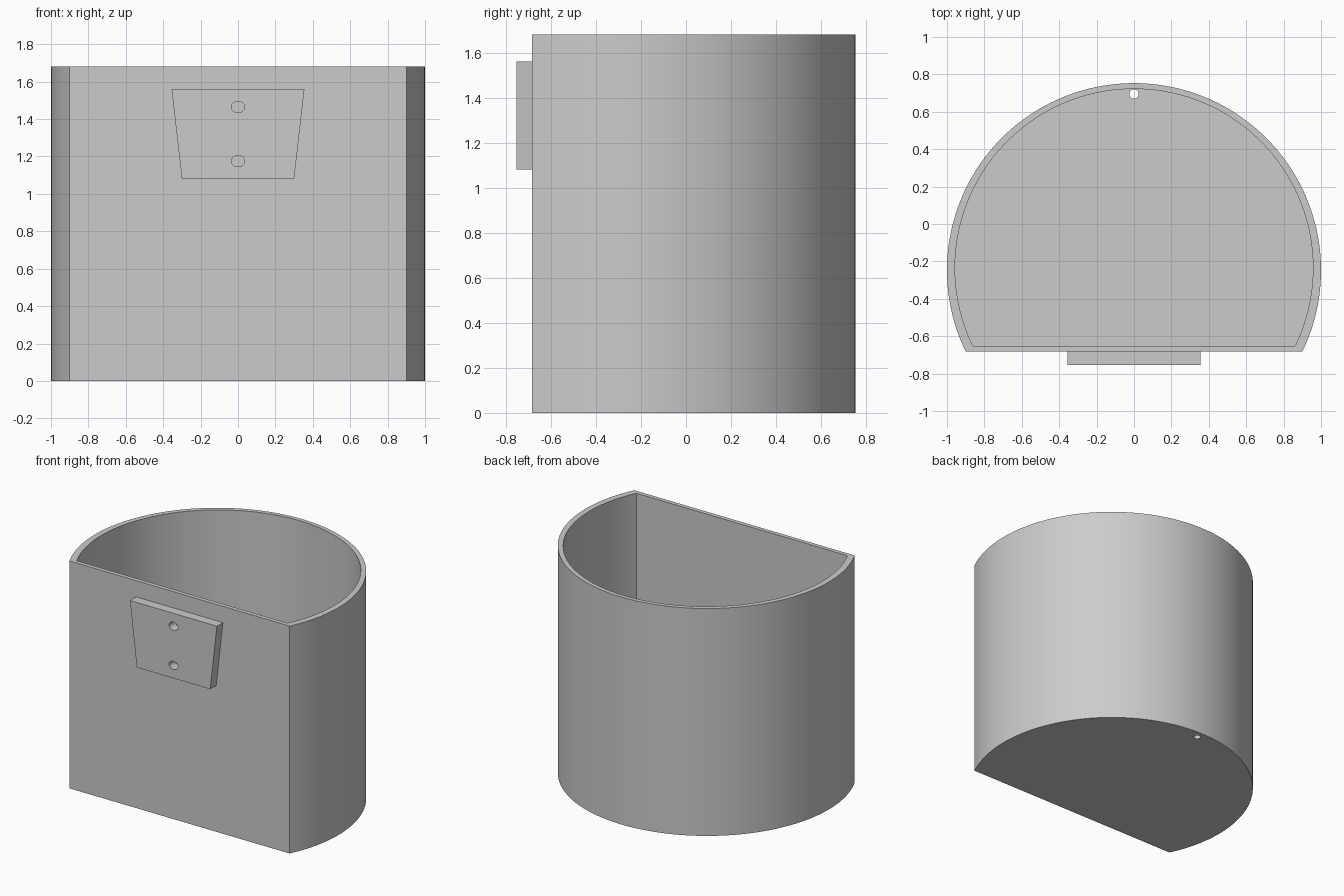
import bpy
import bmesh
import math

if "Cube" in bpy.data.objects:
    bpy.data.objects.remove(bpy.data.objects["Cube"], do_unlink=True)

HEIGHT, FLOOR = 1.68, 0.05
FLAT_Y, BACK_Y, PLATE_Y = -0.683, 0.753, -0.753
ARC_Y = BACK_Y - 1.0
MID_Y = (FLAT_Y + BACK_Y) / 2
INNER = 0.957

grey = bpy.data.materials.new("light grey")
grey.use_nodes = True
grey.diffuse_color = (0.6, 0.6, 0.6, 1)
grey.node_tree.nodes["Principled BSDF"].inputs["Base Color"].default_value = (0.6, 0.6, 0.6, 1)


def prism(name, ring_a, ring_b):
    """Closed solid between two matching outlines."""
    bm = bmesh.new()
    a = [bm.verts.new(p) for p in ring_a]
    b = [bm.verts.new(p) for p in ring_b]
    bm.faces.new(a)
    bm.faces.new(b)
    for i in range(len(a)):
        j = (i + 1) % len(a)
        bm.faces.new((a[i], a[j], b[j], b[i]))
    bmesh.ops.recalc_face_normals(bm, faces=bm.faces)
    mesh = bpy.data.meshes.new(name)
    bm.to_mesh(mesh)
    bm.free()
    obj = bpy.data.objects.new(name, mesh)
    bpy.context.collection.objects.link(obj)
    mesh.materials.append(grey)
    return obj


def cut(target, cutter):
    """Subtract a hidden cutter and apply the result."""
    mod = target.modifiers.new("cut", "BOOLEAN")
    mod.operation, mod.solver, mod.object = "DIFFERENCE", "EXACT", cutter
    bpy.ops.object.select_all(action="DESELECT")
    target.select_set(True)
    bpy.context.view_layer.objects.active = target
    bpy.ops.object.modifier_apply(modifier=mod.name)
    bpy.data.objects.remove(cutter, do_unlink=True)


def d_outline(scale, z, steps=120):
    """Circle with a flat front, scaled about its middle."""
    start = math.asin(FLAT_Y - ARC_Y)
    points = []
    for i in range(steps + 1):
        t = start + (math.pi - 2 * start) * i / steps
        y = ARC_Y + math.sin(t)
        points.append((scale * math.cos(t), MID_Y + scale * (y - MID_Y), z))
    return points


def ellipse(rx, ry, steps=32):
    return [(rx * math.cos(2 * math.pi * i / steps), ry * math.sin(2 * math.pi * i / steps))
            for i in range(steps)]


# D-shaped container, open at the top
container = prism("container", d_outline(1, 0), d_outline(1, HEIGHT))
cut(container, prism("cavity", d_outline(INNER, FLOOR), d_outline(INNER, HEIGHT + 0.2)))

# Drain hole through the floor near the back wall
drain = ellipse(0.025, 0.025)
cut(container, prism("drain", [(x, 0.695 + y, -0.1) for x, y in drain],
                     [(x, 0.695 + y, FLOOR + 0.02) for x, y in drain]))

# Tapered mounting plate on the flat front
taper = [(-0.30, 1.08), (0.30, 1.08), (0.355, 1.56), (-0.355, 1.56)]
plate = prism("mounting_plate", [(x, PLATE_Y, z) for x, z in taper],
              [(x, FLAT_Y, z) for x, z in taper])

# Two screw holes through the plate
for hole_z in (1.175, 1.465):
    hole = ellipse(0.036, 0.03)
    cut(plate, prism("screw_hole", [(x, PLATE_Y - 0.1, hole_z + z) for x, z in hole],
                     [(x, FLAT_Y + 0.1, hole_z + z) for x, z in hole]))

# Smooth curves with crisp edges
for obj in (container, plate):
    bpy.ops.object.select_all(action="DESELECT")
    obj.select_set(True)
    bpy.context.view_layer.objects.active = obj
    bpy.ops.object.shade_smooth_by_angle(angle=math.radians(30))
